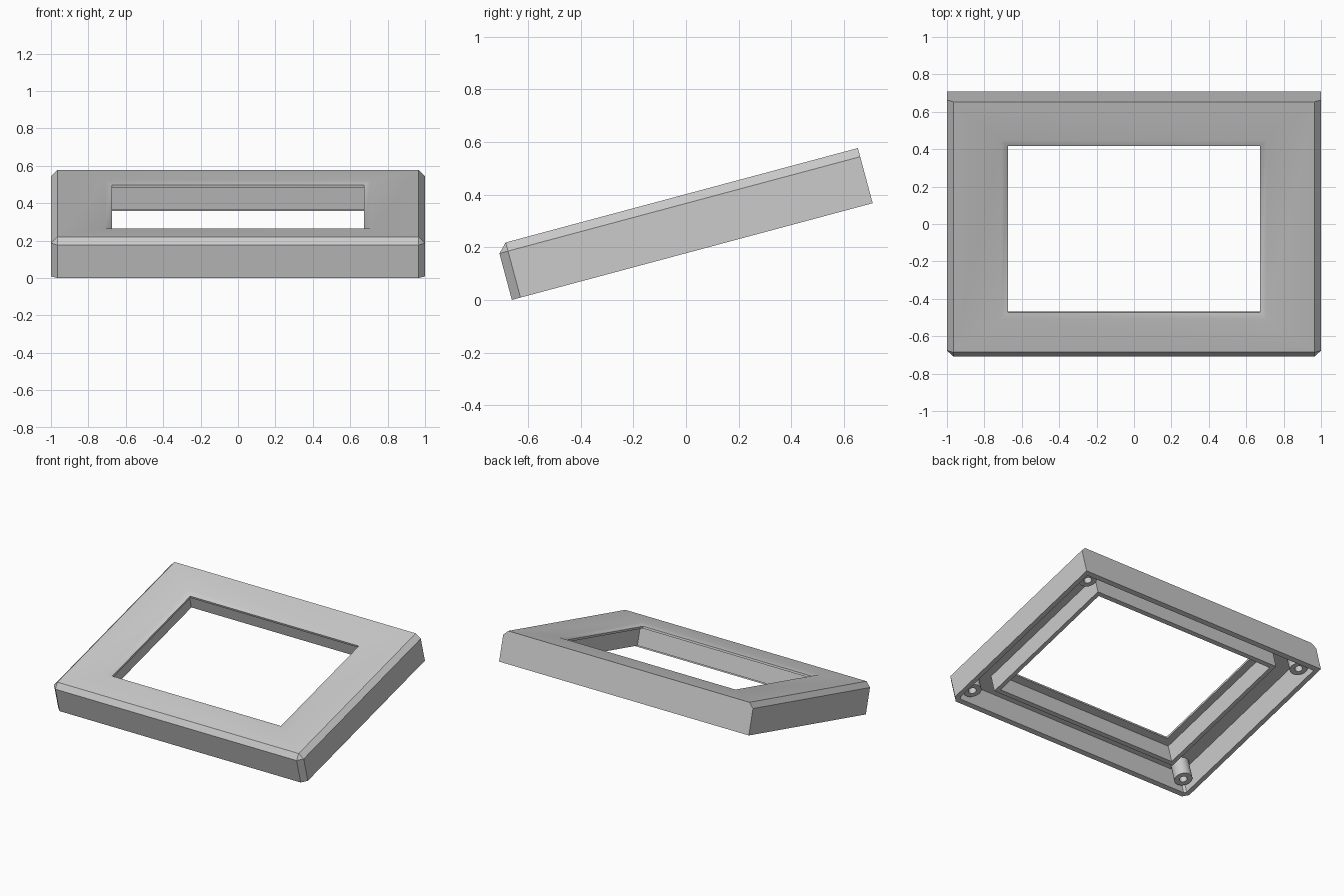
import bpy, bmesh, math
from mathutils import Matrix, Vector

cube = bpy.data.objects.get("Cube")
if cube:
    bpy.data.objects.remove(cube, do_unlink=True)

LENGTH, HEIGHT, CHAMFER, WALL = 1.42, 0.217, 0.034, 0.034
FLOOR = 0.18        # underside of the top plate
TILT = Matrix.Translation((0, -0.662, 0)) @ Matrix.Rotation(math.radians(15), 4, "X")

grey = bpy.data.materials.new("Plain grey")
grey.use_nodes = True
grey.diffuse_color = (0.6, 0.6, 0.6, 1)
grey.node_tree.nodes["Principled BSDF"].inputs["Base Color"].default_value = (0.6, 0.6, 0.6, 1)


def finish(bm, name):
    """Turn a flat-lying bmesh into a tilted, shaded object."""
    bmesh.ops.recalc_face_normals(bm, faces=bm.faces)
    bm.transform(TILT)
    mesh = bpy.data.meshes.new(name)
    bm.to_mesh(mesh)
    bm.free()
    mesh.materials.append(grey)
    obj = bpy.data.objects.new(name, mesh)
    bpy.context.collection.objects.link(obj)
    bpy.ops.object.select_all(action="DESELECT")
    obj.select_set(True)
    bpy.context.view_layer.objects.active = obj
    bpy.ops.object.shade_smooth_by_angle(angle=math.radians(35))


def window_ring(bm, grow, w):
    """Corners of the window outline, widened by grow, at height w."""
    x, v0, v1 = 0.675 + grow, 0.25 - grow, 1.172 + grow
    return [bm.verts.new(p) for p in ((-x, v0, w), (x, v0, w), (x, v1, w), (-x, v1, w))]


def skin(bm, rings):
    """Join consecutive rings of matching vertices with quads."""
    for a, b in zip(rings, rings[1:]):
        for i in range(len(a)):
            j = (i + 1) % len(a)
            bm.faces.new((a[i], a[j], b[j], b[i]))


def facing(bm, sign):
    """Largest face looking up (+1) or down (-1)."""
    bm.normal_update()
    return max((f for f in bm.faces if f.normal.z * sign > 0.99), key=lambda f: f.calc_area())


def chamfered(e):
    """Front corners, front top edge and side top edges."""
    mid = (e.verts[0].co + e.verts[1].co) / 2
    on_top, on_front, on_side = mid.z > 0.2, mid.y < 0.01, abs(mid.x) > 0.9
    return on_top + on_front + on_side == 2 and mid.y < LENGTH - 0.01


# Frame: chamfered box
bm = bmesh.new()
bmesh.ops.create_cube(bm, size=1, matrix=Matrix.Translation((0, LENGTH / 2, HEIGHT / 2))
                      @ Matrix.Diagonal((2, LENGTH, HEIGHT, 1)))
bmesh.ops.bevel(bm, geom=[e for e in bm.edges if chamfered(e)], offset=CHAMFER,
                offset_type="OFFSET", segments=1, affect="EDGES", profile=0.5)
top = facing(bm, 1)
top_ring = sorted(top.verts, key=lambda v: math.atan2(v.co.y - LENGTH / 2, v.co.x))

# Hollow underside inside thin outer walls
under = facing(bm, -1)
bmesh.ops.inset_region(bm, faces=[under], thickness=WALL, use_even_offset=True)
rim = [loop.vert for loop in under.loops]
bmesh.ops.delete(bm, geom=[under, top], context="FACES_ONLY")
ceiling = [bm.verts.new(v.co + Vector((0, 0, FLOOR))) for v in rim]
skin(bm, [rim, ceiling])

# Window rib, screen recess, lip and shallow bevel, from the hollow to the top
steps = [(0.085, FLOOR), (0.085, 0.05), (0.055, 0.05), (0.055, 0.186),
         (0, 0.186), (0, 0.201), (0.035, HEIGHT)]
rings = [window_ring(bm, grow, w) for grow, w in steps]
skin(bm, rings + [top_ring])

# Underside of the top plate, between outer walls and rib
borders = [bm.edges.get((a, b)) for ring in (ceiling, rings[0])
           for a, b in zip(ring, ring[1:] + ring[:1])]
bmesh.ops.triangle_fill(bm, edges=borders, use_beauty=True, normal=(0, 0, -1))
finish(bm, "frame")

# Screw posts with blind holes in the four corners
post_profile = [(0.06, FLOOR + 0.005), (0.06, 0.04), (0.026, 0.04), (0.026, 0.15)]
turn = [math.tau * i / 24 for i in range(24)]
for side, x in (("left", 0.9), ("right", -0.9)):
    for end, y in (("front", 0.105), ("back", LENGTH - 0.1)):
        bm = bmesh.new()
        rings = [[bm.verts.new((x + r * math.cos(t), y + r * math.sin(t), w)) for t in turn]
                 for r, w in post_profile]
        skin(bm, rings)
        bm.faces.new(rings[0])
        bm.faces.new(rings[-1])
        finish(bm, f"{end}_{side}_screw_post")
